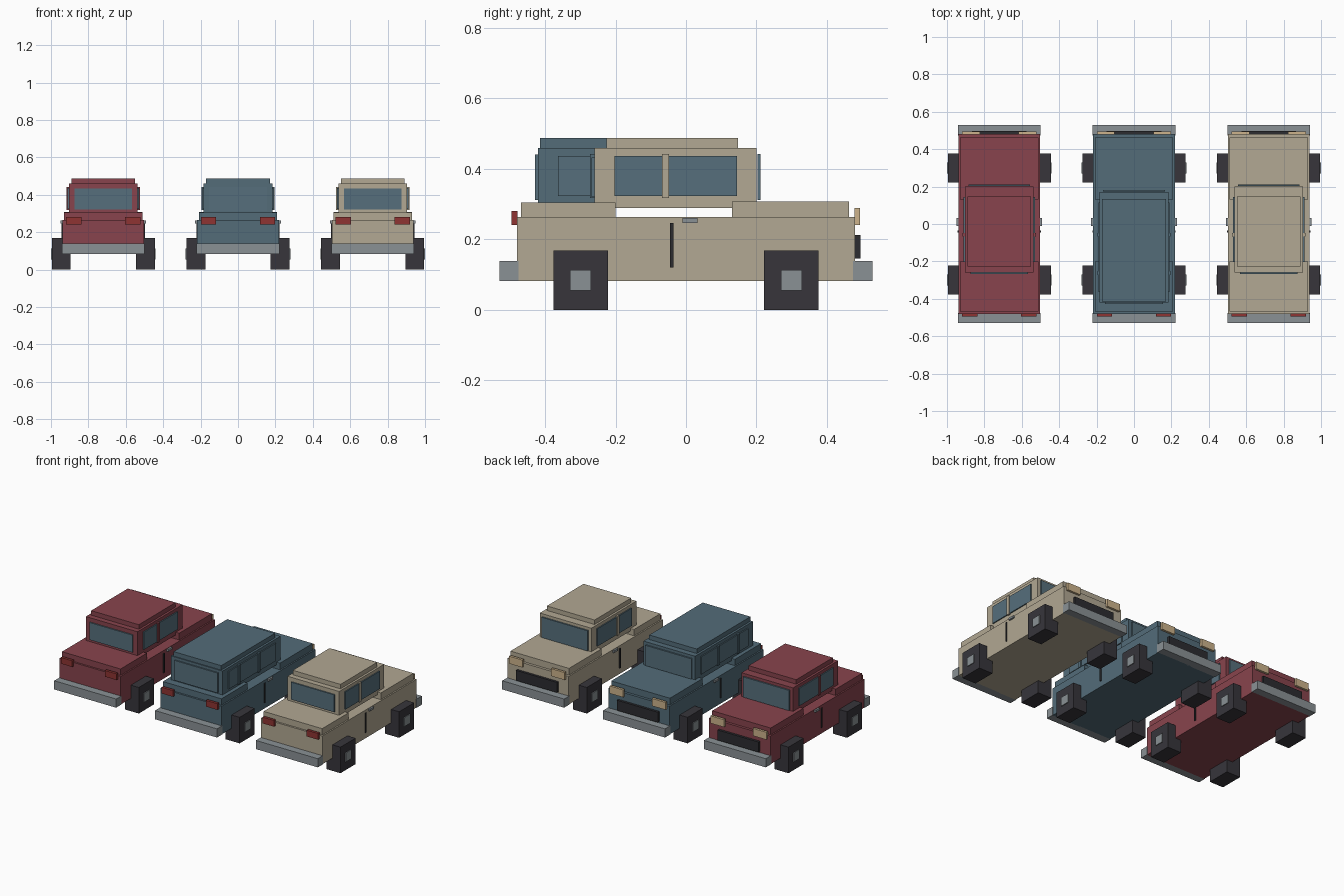
import bpy

cube = bpy.data.objects.get("Cube")
if cube:
    bpy.data.objects.remove(cube, do_unlink=True)


def material(name, rgb):
    """Flat material from an sRGB colour in 0-255."""
    linear = [((c / 255 + 0.055) / 1.055) ** 2.4 for c in rgb] + [1.0]
    mat = bpy.data.materials.new(name)
    mat.use_nodes = True
    mat.diffuse_color = linear
    bsdf = next(n for n in mat.node_tree.nodes if n.type == "BSDF_PRINCIPLED")
    bsdf.inputs["Base Color"].default_value = linear
    bsdf.inputs["Roughness"].default_value = 0.8
    return mat


RED = material("red_paint", (136, 68, 77))
BLUE = material("blue_paint", (83, 108, 121))
BEIGE = material("beige_paint", (178, 168, 147))
GLASS = material("window_glass", (86, 111, 124))
RUBBER = material("dark_rubber", (55, 53, 59))
BLACK = material("black_trim", (44, 44, 48))
METAL = material("grey_metal", (138, 145, 149))
TAIL = material("tail_light_red", (142, 52, 50))
LAMP = material("headlight_cream", (205, 180, 140))


def box(name, mat, x, y, z):
    """Box from (min, max) ranges on each axis."""
    ranges = (x, y, z)
    bpy.ops.mesh.primitive_cube_add(size=1, location=[sum(r) / 2 for r in ranges])
    ob = bpy.context.object
    ob.name = name
    for v in ob.data.vertices:
        for axis, r in enumerate(ranges):
            v.co[axis] *= r[1] - r[0]
    ob.data.materials.append(mat)
    return ob


def build_car(label, cx, paint, cabin, roof, pillars, rear_glass_z):
    def centred(part, mat, half, y, z):
        box(f"{label}_{part}", mat, (cx - half, cx + half), y, z)

    def paired(part, mat, inner, outer, y, z):
        for side, s in (("left", 1), ("right", -1)):
            xs = sorted((cx + s * inner, cx + s * outer))
            box(f"{label}_{side}_{part}", mat, xs, y, z)

    # Lower body, boot and bonnet
    centred("body", paint, 0.218, (-0.48, 0.48), (0.082, 0.264))
    centred("boot", paint, 0.209, (-0.468, -0.2), (0.25, 0.305))
    centred("bonnet", paint, 0.209, (0.13, 0.463), (0.25, 0.307))

    # Cabin and roof
    back, front = cabin
    centred("cabin", paint, 0.184, cabin, (0.289, 0.459))
    centred("roof", paint, 0.17, roof, (0.45, 0.488))

    # Windows and door pillars
    centred("windscreen", GLASS, 0.165, (front + 0.003, front + 0.012), (0.311, 0.442))
    centred("rear_window", GLASS, 0.154, (back - 0.008, back + 0.001), rear_glass_z)
    paired("side_window", GLASS, 0.183, 0.191, (back + 0.057, front - 0.055), (0.323, 0.437))
    for i, y in enumerate(pillars):
        paired(f"pillar_{i}", paint, 0.18, 0.196, (y - 0.01, y + 0.01), (0.318, 0.442))

    # Bumpers, grille and lights
    centred("rear_bumper", METAL, 0.221, (-0.53, -0.476), (0.082, 0.138))
    centred("front_bumper", METAL, 0.221, (0.474, 0.53), (0.082, 0.138))
    centred("grille", BLACK, 0.146, (0.478, 0.496), (0.146, 0.212))
    paired("tail_light", TAIL, 0.117, 0.199, (-0.495, -0.478), (0.241, 0.281))
    paired("headlight", LAMP, 0.103, 0.199, (0.478, 0.494), (0.241, 0.289))

    # Door handles and seams
    paired("door_handle", METAL, 0.215, 0.229, (-0.01, 0.032), (0.247, 0.261))
    paired("door_seam", BLACK, 0.215, 0.223, (-0.046, -0.036), (0.12, 0.247))

    # Blocky wheels with square hubs
    for end, y in (("rear", -0.299), ("front", 0.299)):
        paired(f"{end}_wheel", RUBBER, 0.175, 0.275, (y - 0.077, y + 0.077), (0, 0.168))
        paired(f"{end}_hub", METAL, 0.27, 0.28, (y - 0.03, y + 0.03), (0.055, 0.113))


SHORT_CABIN, SHORT_ROOF = (-0.26, 0.2), (-0.226, 0.147)
LONG_CABIN, LONG_ROOF = (-0.42, 0.17), (-0.414, 0.133)

build_car("red_car", -0.72, RED, SHORT_CABIN, SHORT_ROOF, [-0.058], (0.32, 0.432))
build_car("blue_car", 0, BLUE, LONG_CABIN, LONG_ROOF, [-0.262, -0.058], (0.312, 0.441))
build_car("beige_car", 0.72, BEIGE, SHORT_CABIN, SHORT_ROOF, [-0.058], (0.32, 0.432))
